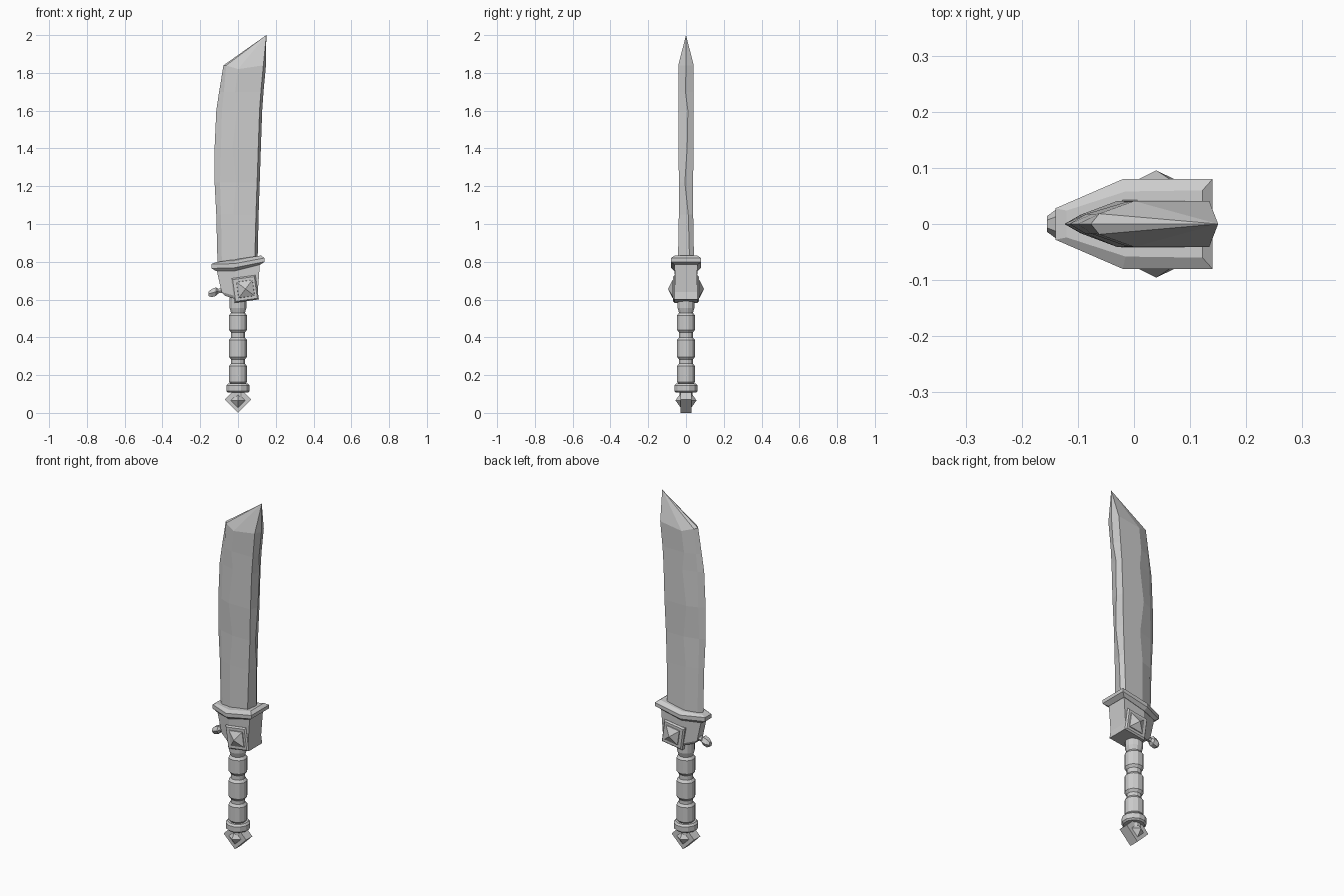
import bpy, bmesh, math
from mathutils import Vector, Matrix

cube = bpy.data.objects.get("Cube")
if cube:
    bpy.data.objects.remove(cube)

steel = bpy.data.materials.new("plain_grey")
steel.use_nodes = True
GREY = (0.6, 0.6, 0.6, 1)
steel.diffuse_color = GREY
steel.node_tree.nodes["Principled BSDF"].inputs["Base Color"].default_value = GREY


def finish(name, bm):
    bmesh.ops.remove_doubles(bm, verts=bm.verts, dist=0.0005)
    bmesh.ops.recalc_face_normals(bm, faces=bm.faces)
    mesh = bpy.data.meshes.new(name)
    bm.to_mesh(mesh)
    bm.free()
    mesh.materials.append(steel)
    obj = bpy.data.objects.new(name, mesh)
    bpy.context.collection.objects.link(obj)
    return obj


def skin(bm, rings, cap_end=True):
    """Join equal rings of points with quads and close the ends."""
    loops = [[bm.verts.new(p) for p in ring] for ring in rings]
    n = len(loops[0])
    for a, b in zip(loops, loops[1:]):
        for i in range(n):
            j = (i + 1) % n
            bm.faces.new((a[i], a[j], b[j], b[i]))
    bm.faces.new(loops[0])
    if cap_end:
        bm.faces.new(loops[-1])
    return loops


def loft(name, rings):
    bm = bmesh.new()
    skin(bm, rings)
    return finish(name, bm)


def circle(r, z, n=12):
    return [(r * math.cos(math.tau * (i + .5) / n),
             r * math.sin(math.tau * (i + .5) / n), z) for i in range(n)]


def mirrored(points):
    """Ring from points on the back half, repeated in reverse on the front."""
    return points + [(x, -y, z) for x, y, z in reversed(points)]


def square(cx, y, cz, half, tilt):
    rot = Matrix.Rotation(-tilt, 3, 'Y')
    return [Vector((cx, y, cz)) + rot @ Vector((sx * half, 0, sz * half))
            for sx, sz in ((-1, -1), (1, -1), (1, 1), (-1, 1))]


# Blade: edge x, bevel x, shoulder x, spine corner x, spine x, z, half thickness, ridge y
blade_rows = [
    (-.108, -.085, -.02, .088, .103, .77, .043, .02),
    (-.115, -.09, -.025, .095, .109, 1.05, .038, .012),
    (-.124, -.095, -.01, .101, .115, 1.22, .037, -.006),
    (-.124, -.09, -.03, .107, .121, 1.40, .041, .006),
    (-.115, -.085, -.005, .114, .128, 1.60, .040, .01),
    (-.100, -.075, -.015, .121, .135, 1.70, .039, -.003),
    (-.077, -.062, .0, .134, .148, 1.84, .041, .0),
]
rings = []
for edge, bevel, shoulder, corner, spine, z, t, ridge in blade_rows:
    rings.append([(edge, 0, z), (bevel, t * .45, z), (shoulder, t, z), (corner, t, z),
                  (spine, ridge, z), (corner, -t, z), (shoulder, -t, z), (bevel, -t * .45, z)])
for k in (2, 6):  # the tip bevel starts lower at the shoulder
    x, y, z = rings[-1][k]
    rings[-1][k] = (x, y, z - .02)
bm = bmesh.new()
top = skin(bm, rings, cap_end=False)[-1]
tip = bm.verts.new((.15, 0, 2))
for i in range(8):
    bm.faces.new((top[i], top[(i + 1) % 8], tip))
finish("blade", bm)

# Collar: bent plate with bevelled rims
loft("collar", [
    mirrored([(-.115, .024, .75), (-.015, .062, .752), (.118, .062, .785)]),
    mirrored([(-.14, .028, .765), (-.02, .08, .768), (.14, .08, .80)]),
    mirrored([(-.14, .028, .788), (-.02, .08, .79), (.14, .08, .82)]),
    mirrored([(-.12, .024, .797), (-.015, .058, .803), (.122, .06, .833)]),
])

# Guard block under the collar
loft("guard_block", [
    mirrored([(-.07, .022, .62), (-.02, .05, .605), (.098, .05, .605)]),
    mirrored([(-.087, .025, .64), (-.02, .058, .62), (.103, .058, .615)]),
    mirrored([(-.115, .025, .765), (-.015, .06, .765), (.116, .06, .795)]),
])

# Plate through the guard, with a pyramid stud on each side
TILT = math.radians(8)
loft("guard_plate", [square(.037, y, .656, h, TILT)
                     for y, h in ((-.068, .058), (-.06, .065), (.06, .065), (.068, .058))])
for name, s in (("front", -1), ("back", 1)):
    loft(name + "_guard_stud", [square(.04, s * .06, .656, .045, TILT),
                                square(.04, s * .072, .656, .042, TILT),
                                square(.04, s * .095, .656, .001, TILT)])

# Small knob on the edge side of the guard
knob = []
for x, r, z in ((-.07, .014, .65), (-.105, .014, .645), (-.116, .026, .642),
                (-.14, .025, .634), (-.155, .014, .63)):
    knob.append([(x, py, z + px) for px, py, _ in circle(r, 0, 6)])
loft("guard_knob", knob)

# Grip: three rounded segments between grooves, then a neck
grip = [circle(.045, .14)]
for low, high in ((.15, .262), (.282, .40), (.425, .53)):
    grip += [circle(.038, low), circle(.049, low + .014),
             circle(.049, high - .014), circle(.038, high)]
grip += [circle(.046, .555), circle(.046, .63)]
loft("grip", grip)

# Ring and neck below the grip
loft("grip_ring", [circle(r, z) for r, z in
                   ((.055, .108), (.064, .116), (.064, .145), (.055, .155))])
loft("pommel_neck", [circle(.036, .07), circle(.036, .112)])

# Pommel: diamond block with a stud on each side
outline = [(0, 0), (.071, .071), (.034, .108), (-.034, .108), (-.071, .071)]
loft("pommel", [[(x, y, z) for x, z in outline] for y in (-.028, .028)])
for name, s in (("front", -1), ("back", 1)):
    loft(name + "_pommel_stud", [square(0, s * .025, .066, .03, math.pi / 4),
                                 square(0, s * .055, .066, .001, math.pi / 4)])
